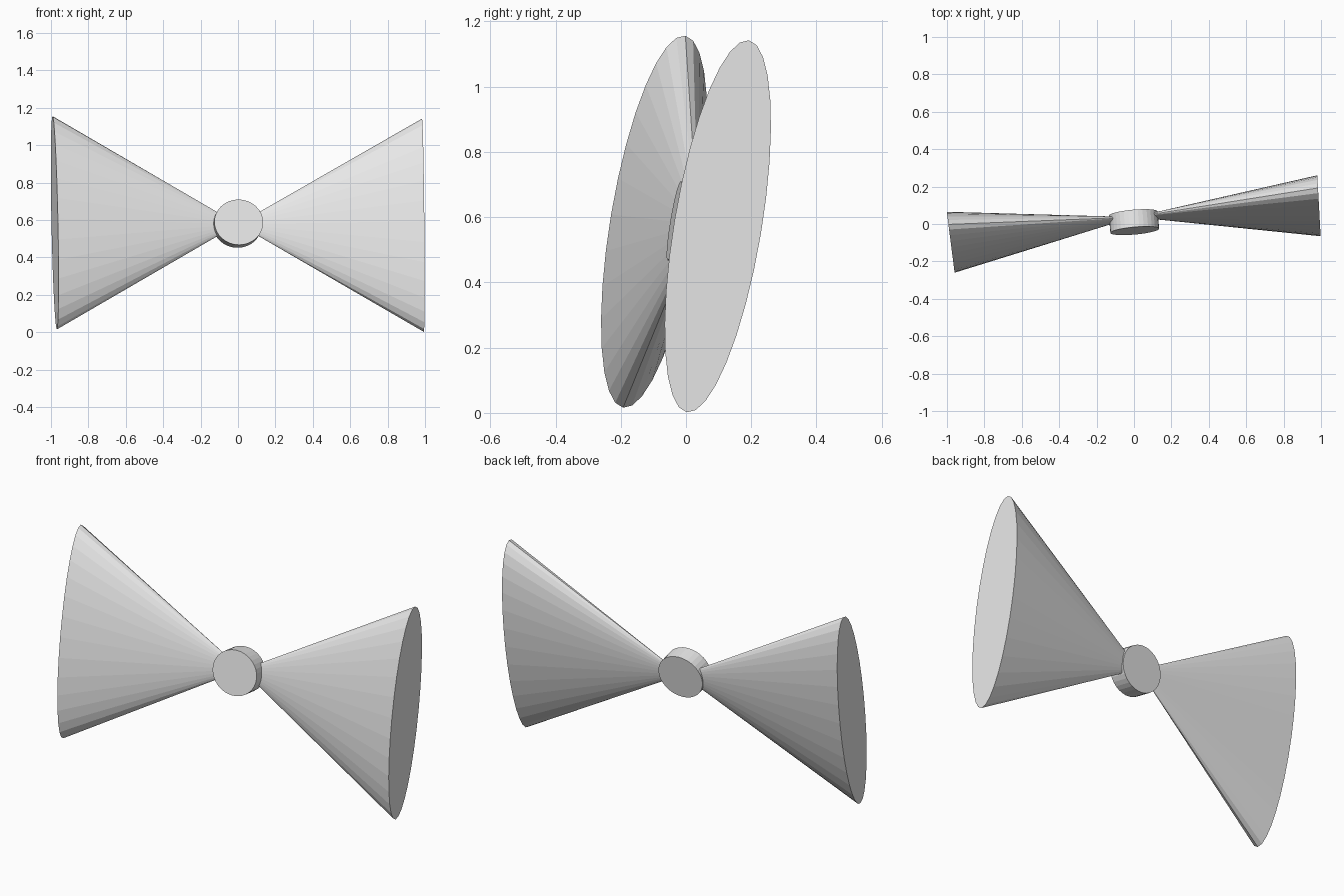
import bpy, bmesh, math
from mathutils import Matrix, Vector

if "Cube" in bpy.data.objects:
    bpy.data.objects.remove(bpy.data.objects["Cube"])

SIDES = 32
TILT = math.radians(9.5)      # whole bow leans back
YAW = 0.09                    # and is turned slightly

grey = bpy.data.materials.new("light grey")
grey.diffuse_color = (0.8, 0.8, 0.8, 1)
grey.use_nodes = True
grey.node_tree.nodes["Principled BSDF"].inputs["Base Color"].default_value = grey.diffuse_color


def tapered(name, start, end, side, up, end_scale):
    """Elliptical cone or cylinder from start to end with the given half axes."""
    start, end = Vector(start), Vector(end)
    m = Matrix((side, up, end - start)).transposed().to_4x4()
    m.translation = (start + end) / 2
    bm = bmesh.new()
    bmesh.ops.create_cone(bm, cap_ends=True, segments=SIDES, radius1=1,
                          radius2=end_scale, depth=1, matrix=m)
    bmesh.ops.recalc_face_normals(bm, faces=bm.faces)
    mesh = bpy.data.meshes.new(name)
    bm.to_mesh(mesh)
    bm.free()
    mesh.materials.append(grey)
    obj = bpy.data.objects.new(name, mesh)
    bpy.context.collection.objects.link(obj)


# Wings: flattened cones meeting inside the knot
apex = (0, 0.037, 0.578)
for name, centre, skew in (("right_wing", (0.989, 0.0975, 0.572), -0.055),
                           ("left_wing", (-0.98, -0.0975, 0.586), -0.128)):
    s, c = math.sin(TILT), math.cos(TILT)
    up = Vector((skew * s, s, c)) * 0.578
    side = Vector((skew * c, c, -s)) * 0.134
    tapered(name, centre, apex, side, up, 0)

# Knot: short round drum facing forward
right = Vector((1, YAW, 0)).normalized()
up = Vector((0, math.sin(TILT), math.cos(TILT)))
up = (up - right * up.dot(right)).normalized()
front = right.cross(up) * -1
if front.y > 0:
    front = -front
mid = Vector((0, 0.01, 0.581))
tapered("knot", mid + front * 0.047, mid - front * 0.047,
        right * 0.131, up * 0.123, 1)
